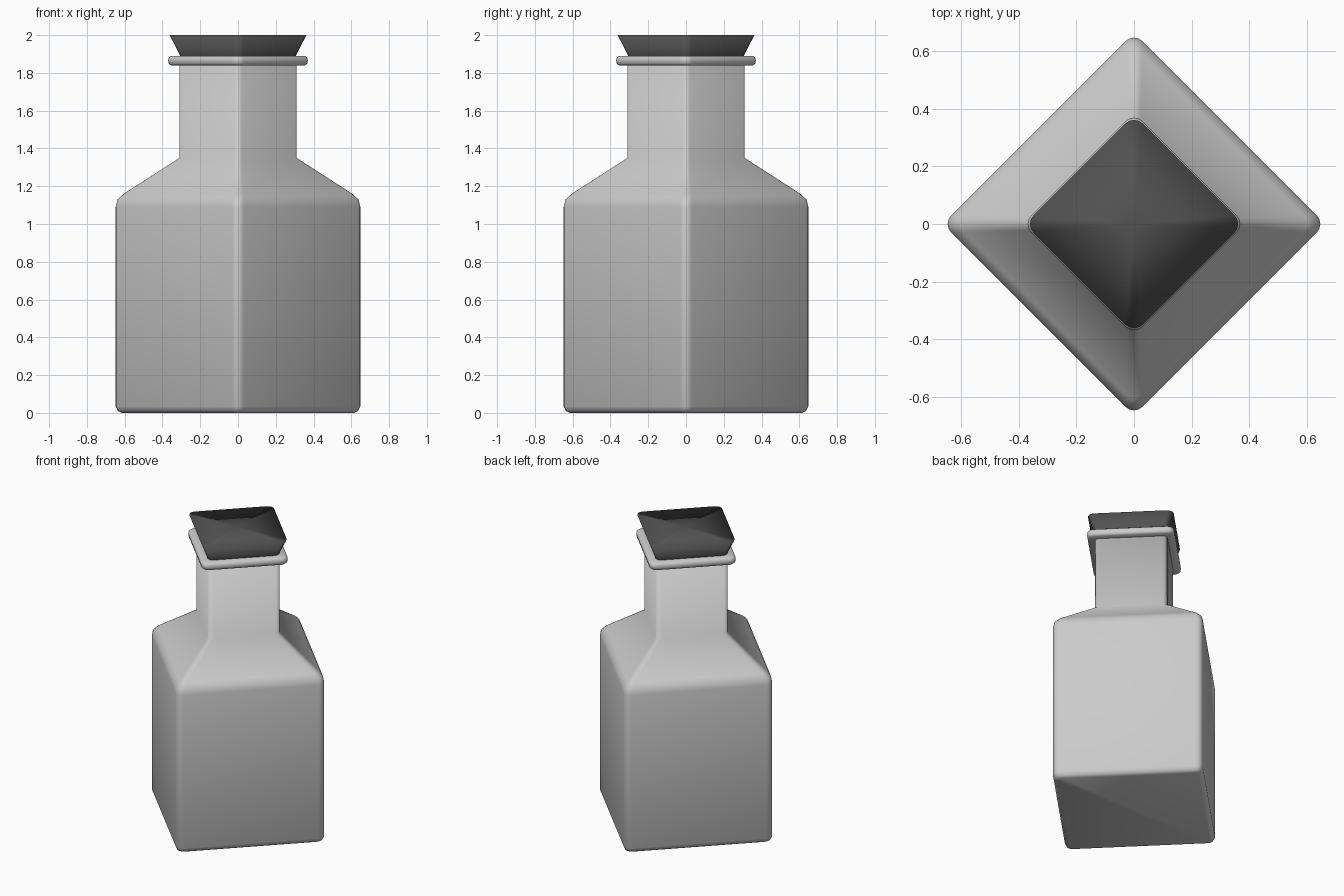
import bpy, bmesh, math

cube = bpy.data.objects.get("Cube")
if cube:
    bpy.data.objects.remove(cube, do_unlink=True)


def make_material(name, value):
    mat = bpy.data.materials.new(name)
    mat.use_nodes = True
    colour = (value, value, value, 1)
    mat.diffuse_color = colour
    mat.node_tree.nodes["Principled BSDF"].inputs["Base Color"].default_value = colour
    return mat


def diamond(tip, cut, steps=4):
    """Rounded diamond outline whose corners reach the given tip radius."""
    radius = cut * math.sqrt(2)
    centre = tip - radius
    points = []
    for corner in range(4):
        turn = corner * math.pi / 2
        for i in range(steps + 1):
            a = turn + math.pi / 2 * (i / steps - 0.5)
            points.append((centre * math.cos(turn) + radius * math.cos(a),
                           centre * math.sin(turn) + radius * math.sin(a)))
    return points


def loft(name, profile, mat, peak=False):
    """Skin a list of (height, tip radius, corner cut) rings and close the ends."""
    bm = bmesh.new()
    rings = [[bm.verts.new((x, y, z)) for x, y in diamond(tip, cut)]
             for z, tip, cut in profile]
    n = len(rings[0])
    for low, high in zip(rings, rings[1:]):
        for i in range(n):
            j = (i + 1) % n
            bm.faces.new((low[i], low[j], high[j], high[i]))
    bm.faces.new(rings[0][::-1])
    top = bm.faces.new(rings[-1])
    if peak:
        bmesh.ops.poke(bm, faces=[top])
    mesh = bpy.data.meshes.new(name)
    bm.to_mesh(mesh)
    bm.free()
    mesh.shade_smooth()
    mesh.materials.append(mat)
    obj = bpy.data.objects.new(name, mesh)
    bpy.context.collection.objects.link(obj)
    return obj


glass = make_material("light_grey_glass", 0.6)
dark = make_material("dark_grey_stopper", 0.085)

# Body, shoulder and neck in one skin
loft("bottle_body", [
    (0, 0.615, 0.02), (0.01, 0.635, 0.025), (0.035, 0.648, 0.03),
    (1.09, 0.648, 0.03), (1.13, 0.638, 0.03), (1.16, 0.605, 0.028),
    (1.35, 0.31, 0.02), (1.86, 0.31, 0.02)], glass)

# Rounded lip around the mouth
loft("bottle_lip", [
    (1.84, 0.29, 0.02), (1.84, 0.355, 0.025), (1.848, 0.366, 0.03),
    (1.865, 0.37, 0.03), (1.882, 0.366, 0.03), (1.89, 0.355, 0.025),
    (1.89, 0.29, 0.02)], glass)

# Flared stopper set into the mouth
loft("stopper", [(1.8, 0.26, 0.02), (2.0, 0.362, 0.03)], dark, peak=True)
